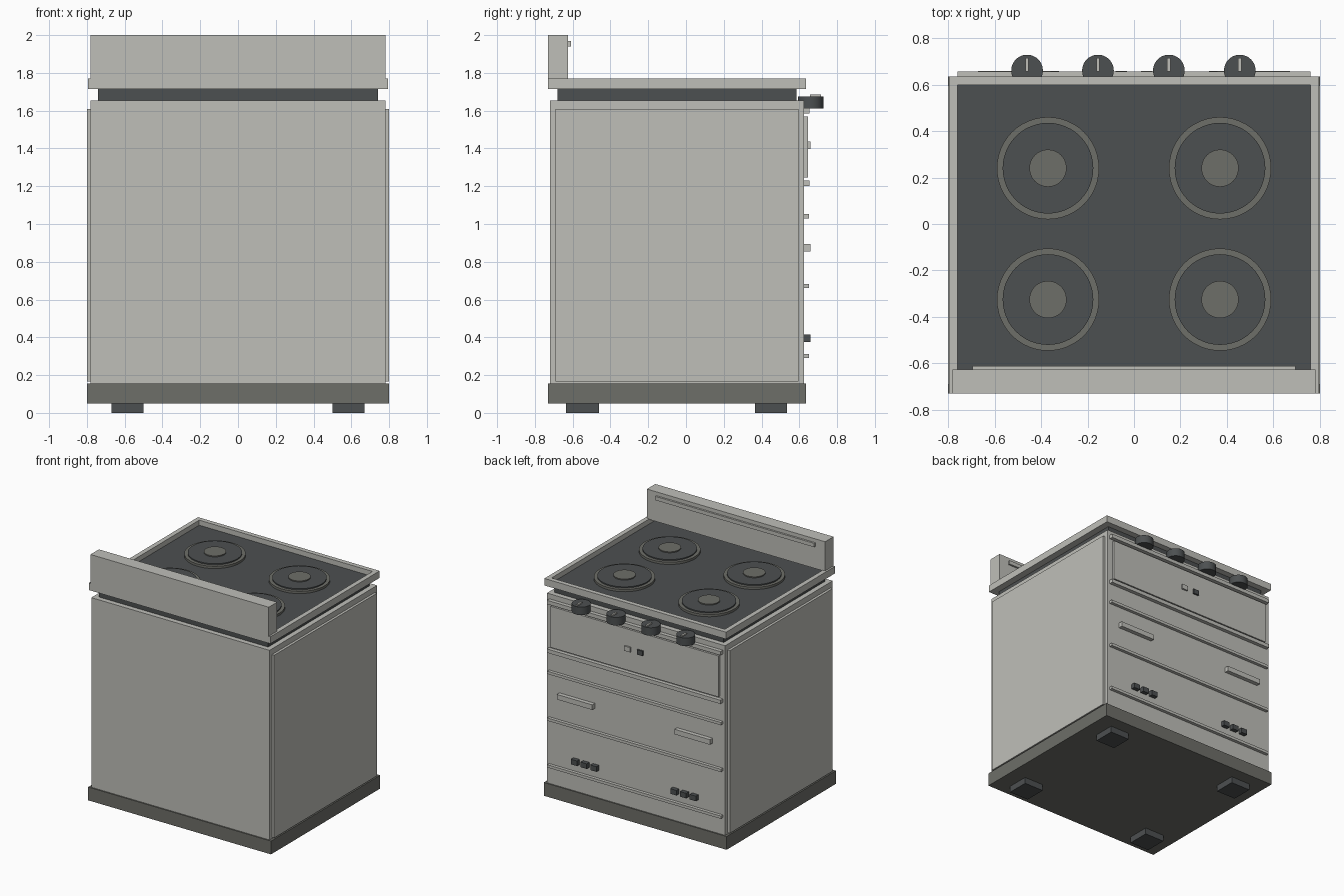
import bpy, bmesh

cube = bpy.data.objects.get("Cube")
if cube:
    bpy.data.objects.remove(cube, do_unlink=True)


def material(name, colour):
    m = bpy.data.materials.new(name)
    m.use_nodes = True
    m.diffuse_color = (*colour, 1)
    m.node_tree.nodes["Principled BSDF"].inputs["Base Color"].default_value = (*colour, 1)
    return m


ENAMEL = material("pale enamel", (0.52, 0.52, 0.485))
GREY = material("warm grey", (0.155, 0.157, 0.14))
DARK = material("dark slate", (0.073, 0.08, 0.082))


def finish(name, bm, *mats):
    mesh = bpy.data.meshes.new(name)
    bm.to_mesh(mesh)
    bm.free()
    for m in mats:
        mesh.materials.append(m)
    ob = bpy.data.objects.new(name, mesh)
    bpy.context.collection.objects.link(ob)
    return ob


def box_mesh(x, y, z):
    bm = bmesh.new()
    bmesh.ops.create_cube(bm, size=1)
    for v in bm.verts:
        v.co = [r[0] if c < 0 else r[1] for c, r in zip(v.co, (x, y, z))]
    return bm


def box(name, x, y, z, mat):
    return finish(name, box_mesh(x, y, z), mat)


def disc(name, x, y, z, radius, mat):
    bm = bmesh.new()
    bmesh.ops.create_cone(bm, cap_ends=True, segments=48, radius1=radius,
                          radius2=radius, depth=z[1] - z[0])
    bmesh.ops.translate(bm, verts=bm.verts, vec=(x, y, sum(z) / 2))
    ob = finish(name, bm, mat)
    bpy.ops.object.select_all(action='DESELECT')
    ob.select_set(True)
    bpy.context.view_layer.objects.active = ob
    bpy.ops.object.shade_smooth_by_angle()
    return ob


# Plinth, feet and cabinet
box("plinth", (-0.8, 0.8), (-0.73, 0.635), (0.05, 0.155), GREY)
for s in (-1, 1):
    x = sorted((s * 0.5, s * 0.67))
    box("foot", x, (-0.635, -0.46), (0, 0.05), DARK)
    box("foot", x, (0.365, 0.535), (0, 0.05), DARK)
    box("side_panel", sorted((s * 0.77, s * 0.8)), (-0.69, 0.595), (0.165, 1.61), ENAMEL)
box("cabinet", (-0.78, 0.78), (-0.72, 0.625), (0.155, 1.655), ENAMEL)
box("neck", (-0.74, 0.74), (-0.68, 0.585), (1.655, 1.715), DARK)

# Cooktop tray: raised rim around a sunken dark floor
bm = box_mesh((-0.795, 0.795), (-0.73, 0.635), (1.715, 1.77))
bm.normal_update()
top = max(bm.faces, key=lambda f: f.calc_center_median().z)
bmesh.ops.inset_region(bm, faces=[top], thickness=0.052)
bmesh.ops.inset_individual(bm, faces=[top], thickness=0, depth=-0.04)
top.material_index = 1
finish("cooktop", bm, ENAMEL, DARK)

# Burners
for x in (-0.37, 0.37):
    for y in (-0.325, 0.24):
        disc("burner_ring", x, y, (1.725, 1.748), 0.22, GREY)
        disc("burner_plate", x, y, (1.745, 1.757), 0.195, DARK)
        disc("burner_cap", x, y, (1.755, 1.765), 0.08, GREY)

# Splashback with trim strip
box("splashback", (-0.78, 0.78), (-0.73, -0.625), (1.765, 2), ENAMEL)
box("splashback_trim", (-0.695, 0.695), (-0.63, -0.61), (1.94, 1.97), ENAMEL)

# Knobs with pointers
for i in range(4):
    x = -0.46 + i * 0.305
    disc("knob", x, 0.66, (1.612, 1.675), 0.068, DARK)
    box("knob_pointer", (x - 0.007, x + 0.007), (0.657, 0.715), (1.67, 1.685), ENAMEL)

# Oven door, rails, lamps
box("oven_door", (-0.735, 0.735), (0.615, 0.645), (1.245, 1.57), ENAMEL)
for z0, z1, y in ((1.585, 1.615, 0.655), (1.2, 1.23, 0.655), (1.03, 1.052, 0.65),
                  (0.66, 0.682, 0.65), (0.29, 0.312, 0.65)):
    box("rail", (-0.76, 0.76), (0.615, y), (z0, z1), ENAMEL)
box("lamp_light", (0.03, 0.08), (0.64, 0.658), (1.398, 1.436), ENAMEL)
box("lamp_dark", (-0.08, -0.03), (0.64, 0.658), (1.398, 1.436), DARK)

# Drawer handles and push buttons, mirrored left and right
for s in (-1, 1):
    box("handle", sorted((s * 0.36, s * 0.67)), (0.615, 0.658), (0.855, 0.895), ENAMEL)
    for i in range(3):
        x = s * (0.35 + i * 0.085)
        box("push_button", (x - 0.027, x + 0.027), (0.615, 0.658), (0.375, 0.415), DARK)
